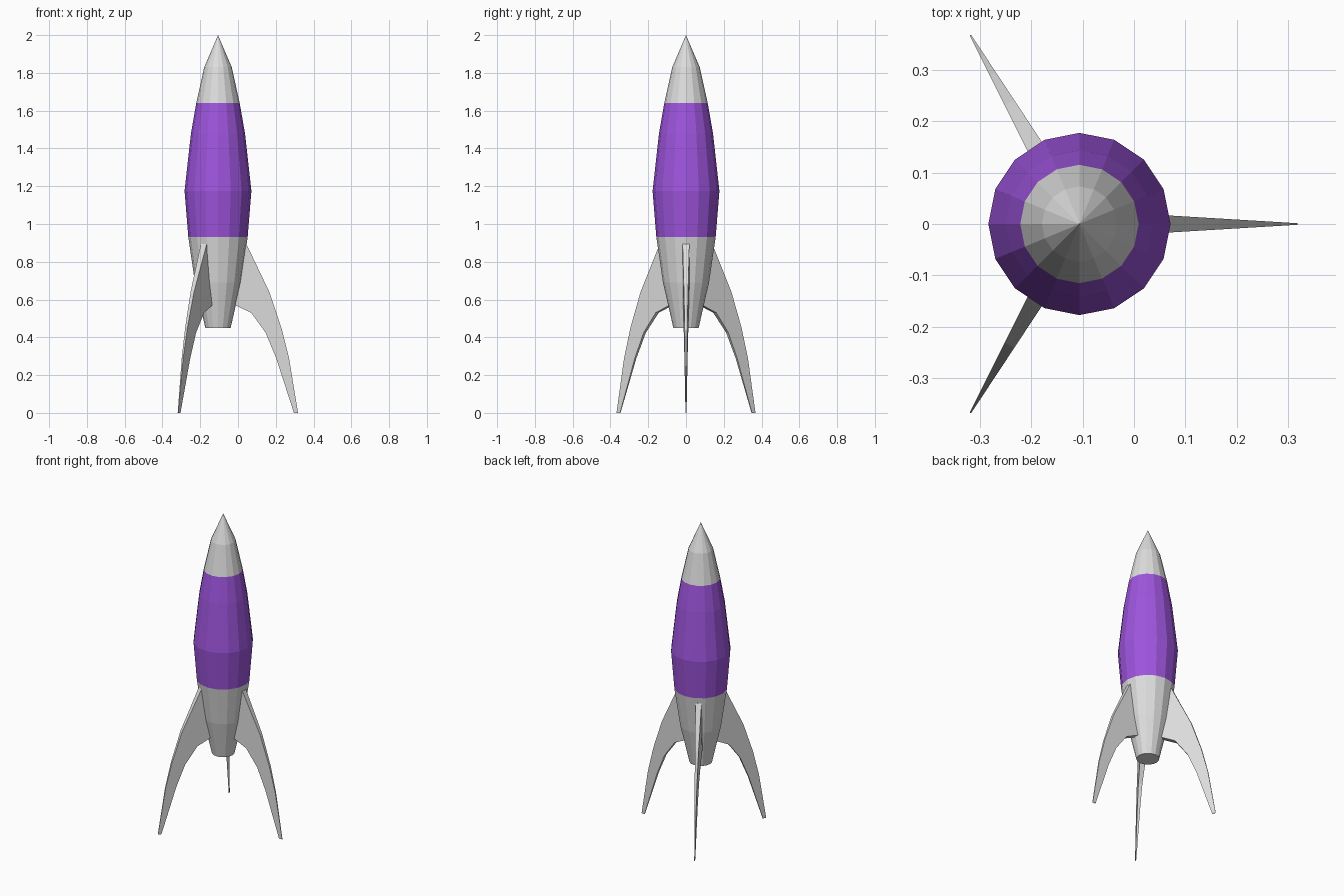
import bpy, bmesh, math
from mathutils import Matrix

if "Cube" in bpy.data.objects:
    bpy.data.objects.remove(bpy.data.objects["Cube"])

AXIS_X = -0.106   # body axis, so that the three fins are centred in x
SIDES = 16


def material(name, rgb):
    m = bpy.data.materials.new(name)
    m.diffuse_color = (*rgb, 1.0)
    m.use_nodes = True
    m.node_tree.nodes["Principled BSDF"].inputs["Base Color"].default_value = m.diffuse_color
    return m


grey = material("light grey", (0.72, 0.72, 0.72))
purple = material("purple", (0.34, 0.09, 0.72))


def finish(name, bm, mats):
    bmesh.ops.recalc_face_normals(bm, faces=bm.faces)
    me = bpy.data.meshes.new(name)
    bm.to_mesh(me)
    bm.free()
    for m in mats:
        me.materials.append(m)
    ob = bpy.data.objects.new(name, me)
    ob.location.x = AXIS_X
    bpy.context.collection.objects.link(ob)
    return ob


# Hull: turned profile (radius, height), purple between two heights
profile = [(0.067, 0.45), (0.122, 0.69), (0.157, 0.93), (0.177, 1.175),
           (0.143, 1.48), (0.115, 1.64), (0.073, 1.83)]
bm = bmesh.new()
rings = []
for r, z in profile:
    rings.append([bm.verts.new((r * math.cos(a), r * math.sin(a), z))
                  for a in (2 * math.pi * i / SIDES for i in range(SIDES))])
tip = bm.verts.new((0, 0, 2.0))
bm.faces.new(rings[0])
for i in range(SIDES):
    j = (i + 1) % SIDES
    for lo, hi in zip(rings, rings[1:]):
        bm.faces.new((lo[i], lo[j], hi[j], hi[i]))
    bm.faces.new((rings[-1][i], rings[-1][j], tip))
for f in bm.faces:
    f.material_index = int(0.93 < f.calc_center_median().z < 1.64)
finish("hull", bm, [grey, purple])

# Fins: curved outline (radius, height), thinning outwards
outline = [(0.12, 0.895), (0.15, 0.895), (0.272, 0.64), (0.336, 0.45),
           (0.376, 0.29), (0.424, 0.0), (0.402, 0.0), (0.308, 0.29),
           (0.252, 0.425), (0.176, 0.53), (0.08, 0.575)]


def half_thickness(r):
    return 0.018 + (0.0015 - 0.018) * max(0, r - 0.15) / 0.274


for k, name in enumerate(("right_fin", "back_left_fin", "front_left_fin")):
    bm = bmesh.new()
    a, b = ([bm.verts.new((r, s * half_thickness(r), z)) for r, z in outline]
            for s in (-1, 1))
    n = len(outline)
    bm.faces.new(a)
    bm.faces.new(b[::-1])
    for i in range(n):
        j = (i + 1) % n
        bm.faces.new((a[j], a[i], b[i], b[j]))
    bm.transform(Matrix.Rotation(k * 2 * math.pi / 3, 4, 'Z'))
    finish(name, bm, [grey])
